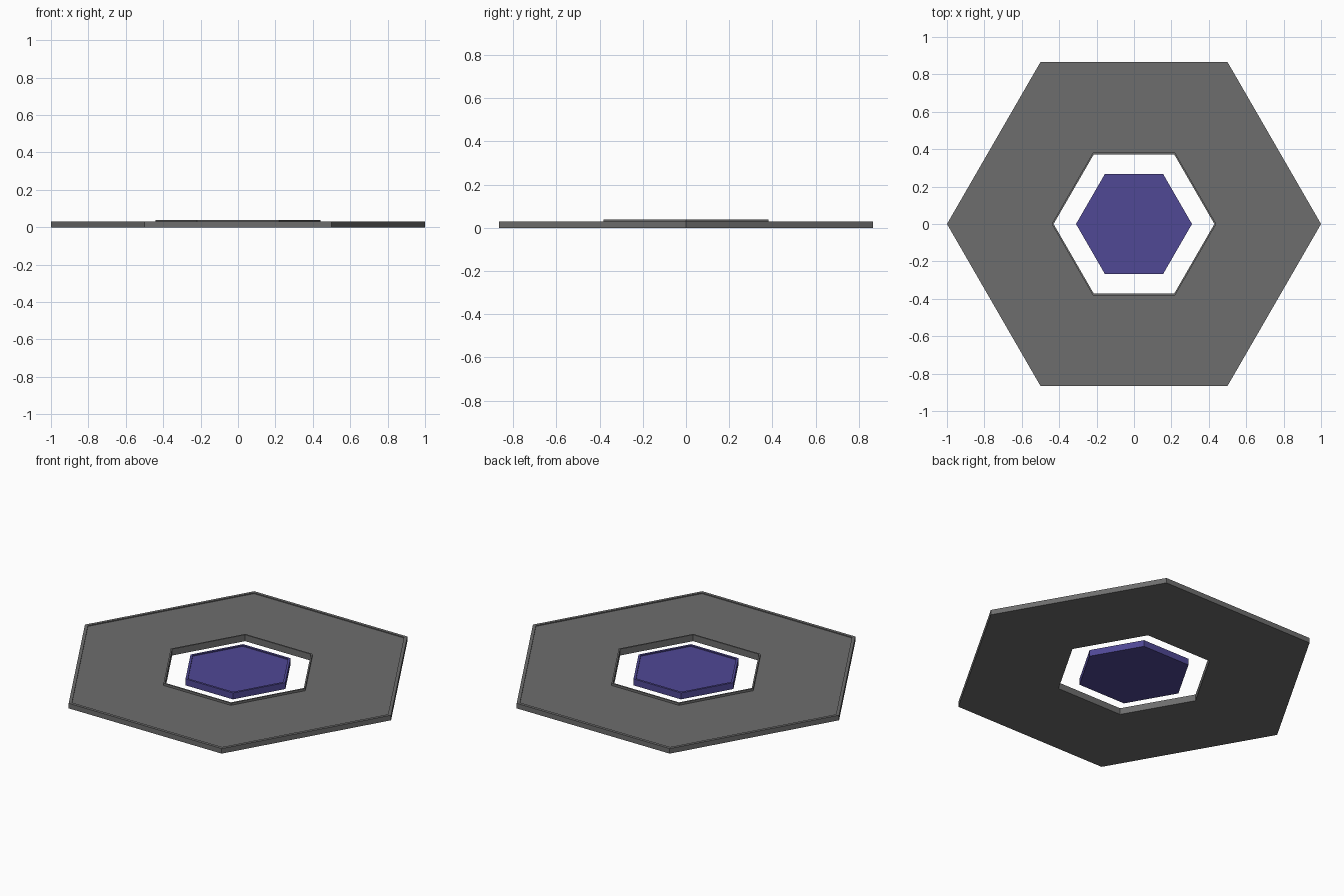
import bpy, bmesh, math

if "Cube" in bpy.data.objects:
    bpy.data.objects.remove(bpy.data.objects["Cube"])


def hexagon(bm, radius, z):
    return [bm.verts.new((radius * math.cos(i * math.pi / 3),
                          radius * math.sin(i * math.pi / 3), z)) for i in range(6)]


def hex_part(name, profile, color, ring=False):
    """Sweep a (radius, z) profile round six sides; close it as a ring or cap it."""
    bm = bmesh.new()
    loops = [hexagon(bm, r, z) for r, z in profile]
    pairs = list(zip(loops, loops[1:]))
    if ring:
        pairs.append((loops[-1], loops[0]))
    for a, b in pairs:
        for i in range(6):
            j = (i + 1) % 6
            bm.faces.new((a[i], a[j], b[j], b[i]))
    if not ring:
        bm.faces.new(loops[0][::-1])
        bm.faces.new(loops[-1])
    bmesh.ops.recalc_face_normals(bm, faces=bm.faces)
    mesh = bpy.data.meshes.new(name)
    bm.to_mesh(mesh)
    bm.free()
    mat = bpy.data.materials.new(name + "_color")
    mat.diffuse_color = color
    mat.use_nodes = True
    mat.node_tree.nodes["Principled BSDF"].inputs["Base Color"].default_value = mat.diffuse_color
    mesh.materials.append(mat)
    obj = bpy.data.objects.new(name, mesh)
    bpy.context.collection.objects.link(obj)
    return obj


# Outer plate: thin outer rim, flat field, raised lip round the hole
hex_part("outer_plate", [(1.0, 0), (1.0, 0.03), (0.98, 0.03), (0.98, 0.025),
                         (0.44, 0.025), (0.44, 0.038), (0.43, 0.038), (0.43, 0)],
         (0.155, 0.155, 0.155, 1), ring=True)

# Centre plate: same thin rim around a flat field
hex_part("centre_plate", [(0.31, 0), (0.31, 0.038), (0.295, 0.038), (0.295, 0.032)],
         (0.08, 0.065, 0.3, 1))
